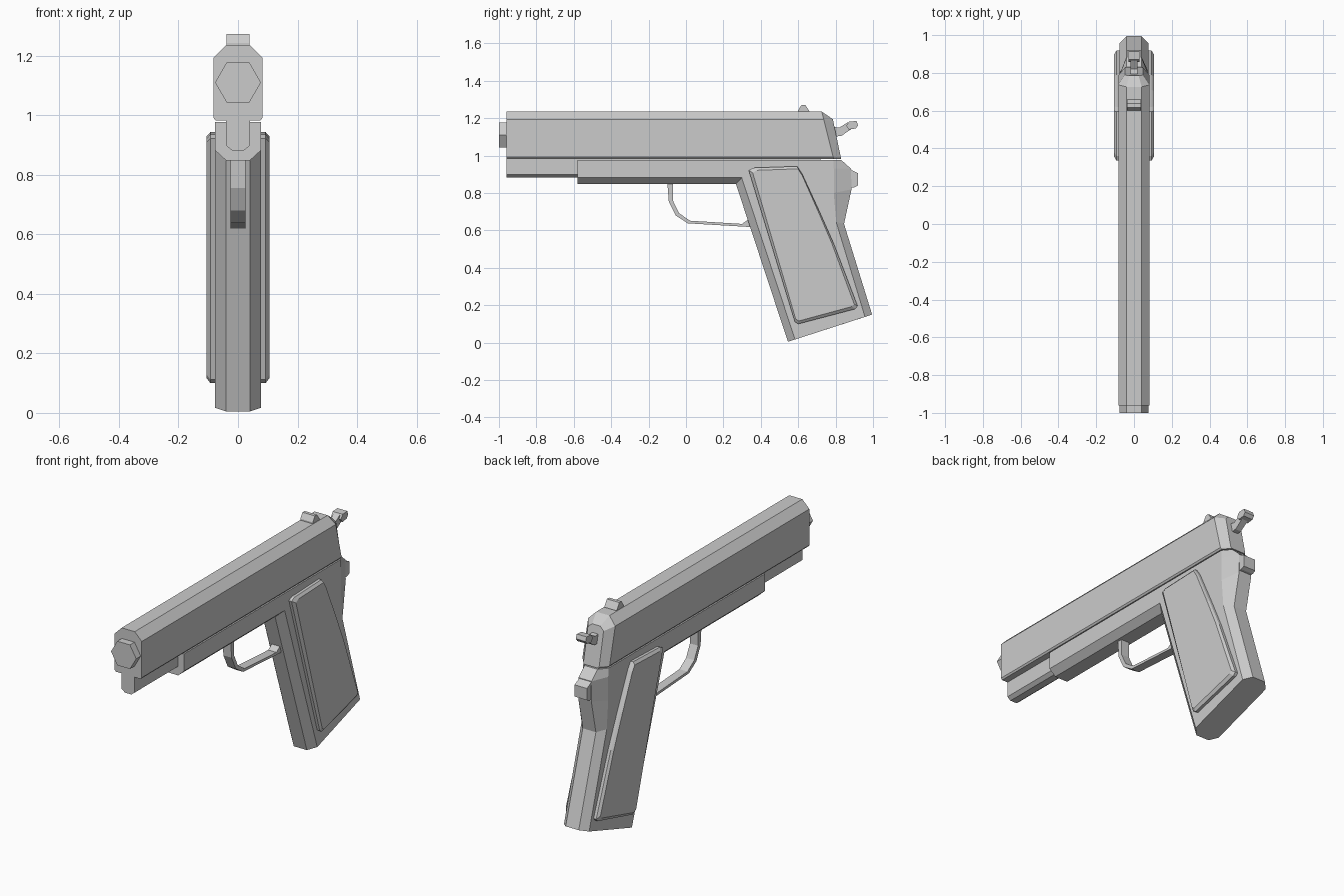
import bpy, bmesh, math


def loft(name, rings):
    """Skin equal-length rings of (x, y, z) points and cap both ends."""
    bm = bmesh.new()
    rows = [[bm.verts.new(p) for p in r] for r in rings]
    n = len(rows[0])
    for a, b in zip(rows, rows[1:]):
        for i in range(n):
            j = (i + 1) % n
            bm.faces.new((a[i], a[j], b[j], b[i]))
    bm.faces.new(rows[0])
    bm.faces.new(rows[-1])
    bmesh.ops.recalc_face_normals(bm, faces=bm.faces)
    me = bpy.data.meshes.new(name)
    bm.to_mesh(me)
    bm.free()
    ob = bpy.data.objects.new(name, me)
    bpy.context.collection.objects.link(ob)
    return ob


def layers(name, *levels):
    """Stack (x, [(y, z), ...]) side outlines across the width."""
    return loft(name, [[(x, y, z) for y, z in pts] for x, pts in levels])


def plate(name, half, pts):
    return layers(name, (-half, pts), (half, pts))


def section(half):
    """Mirror the right half of an (x, z) cross-section."""
    return half + [(-x, z) for x, z in reversed(half)]


# Slide with chamfered top and slanted, bevelled rear
body = section([(0.04, 1.235), (0.083, 1.192), (0.083, 0.992), (0.076, 0.983)])
tail = section([(0.025, 1.195), (0.048, 1.175), (0.048, 0.992), (0.044, 0.983)])
loft("slide", [
    [(x, -0.96, z) for x, z in body],
    [(x, 0.735 + (1.2 - z) * 0.25, z) for x, z in body],
    [(x, 0.785 + (1.195 - z) * 0.21, z) for x, z in tail]])

# Dust cover rail running under the slide
rail = section([(0.04, 1.0), (0.04, 0.898), (0.02, 0.882)])
loft("dust_cover", [[(x, y, z) for x, z in rail] for y in (-0.96, 0.72)])

# Hexagonal barrel tip
hexagon = [(0.077 * math.cos(math.radians(60 * i)),
            1.11 + 0.077 * math.sin(math.radians(60 * i))) for i in range(6)]
loft("barrel", [[(x, y, z) for x, z in hexagon] for y in (-1.0, -0.9)])

# Frame and grip with chamfered front, back and underside
mid = [(-0.58, 0.977), (0.83, 0.977), (0.882, 0.93), (0.885, 0.82),
       (0.845, 0.635), (0.995, 0.15), (0.545, 0.005), (0.267, 0.848), (-0.58, 0.848)]
side = [(-0.58, 0.977), (0.787, 0.977), (0.79, 0.93), (0.79, 0.80),
        (0.803, 0.645), (0.957, 0.138), (0.583, 0.017), (0.298, 0.882), (-0.58, 0.882)]
layers("frame", (-0.077, side), (-0.04, mid), (0.04, mid), (0.077, side))

# Rear tang
plate("tang", 0.038, [(0.83, 0.97), (0.89, 0.92), (0.92, 0.905), (0.92, 0.84),
                      (0.90, 0.83), (0.84, 0.83)])

# Grip panels with softened rims
rim = [(0.335, 0.922), (0.36, 0.935), (0.595, 0.943), (0.62, 0.905), (0.71, 0.71),
       (0.79, 0.53), (0.918, 0.195), (0.905, 0.18), (0.60, 0.10), (0.582, 0.112)]
cy = sum(p[0] for p in rim) / len(rim)
cz = sum(p[1] for p in rim) / len(rim)
face = [(cy + (y - cy) * 0.93, cz + (z - cz) * 0.965) for y, z in rim]
for s, label in ((1, "right"), (-1, "left")):
    layers("grip_panel_" + label, (s * 0.07, rim), (s * 0.093, rim), (s * 0.105, face))

# Trigger guard
plate("trigger_guard", 0.025, [
    (-0.10, 0.86), (-0.092, 0.755), (-0.055, 0.68), (0.01, 0.638), (0.37, 0.617),
    (0.36, 0.67), (0.335, 0.66), (0.30, 0.635), (0.022, 0.652), (-0.037, 0.692),
    (-0.07, 0.76), (-0.07, 0.86)])

# Rear sight
plate("rear_sight", 0.038, [(0.60, 1.225), (0.60, 1.243), (0.618, 1.272),
                            (0.637, 1.272), (0.66, 1.238), (0.66, 1.225)])

# Hammer stem and thumb spur
plate("hammer_stem", 0.018, [(0.77, 1.155), (0.82, 1.15), (0.865, 1.178),
                             (0.895, 1.15), (0.83, 1.105), (0.77, 1.10)])
plate("hammer_spur", 0.03, [(0.857, 1.16), (0.872, 1.182), (0.912, 1.185),
                            (0.92, 1.162), (0.908, 1.145), (0.87, 1.14)])
